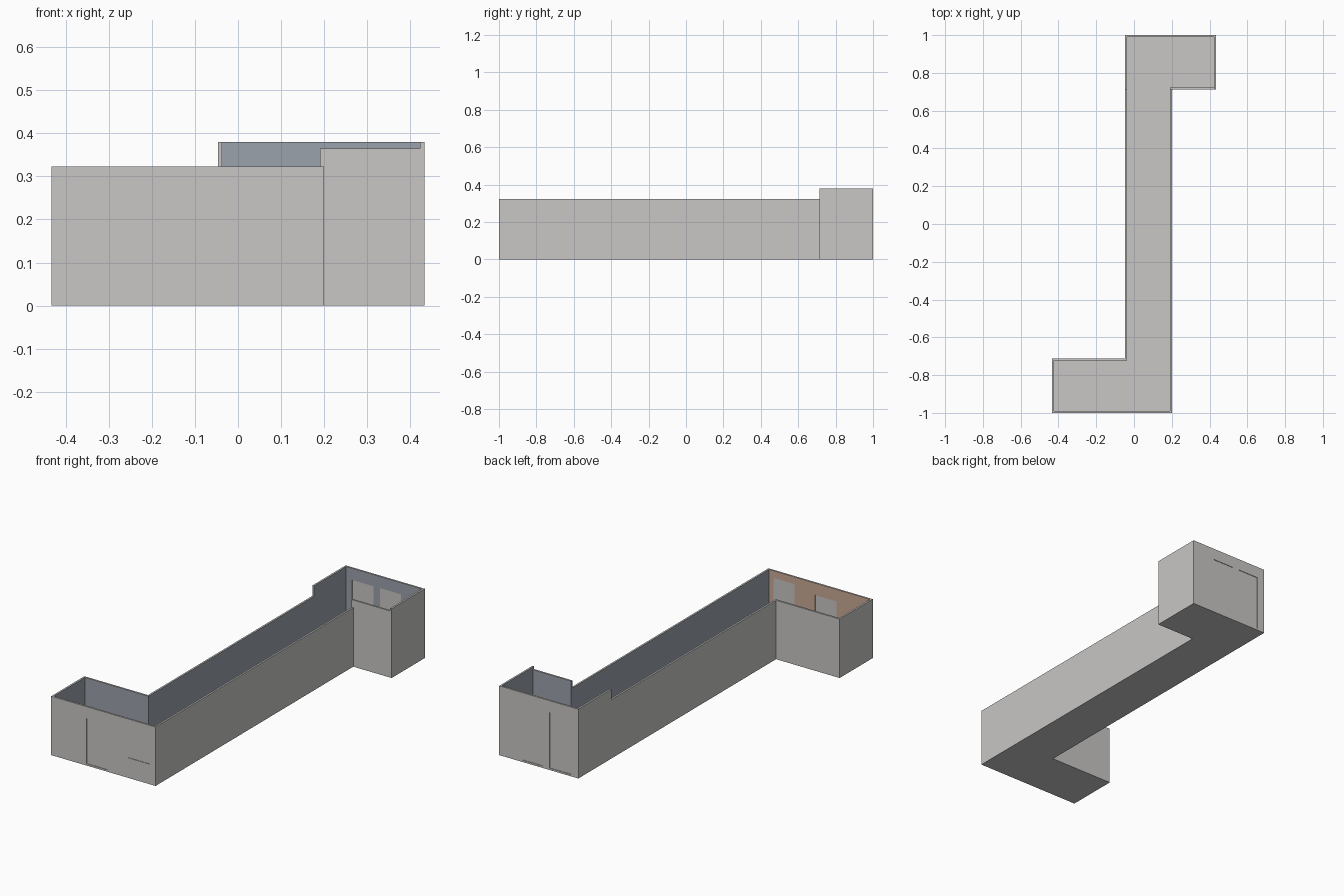
import bpy, bmesh

if "Cube" in bpy.data.objects:
    bpy.data.objects.remove(bpy.data.objects["Cube"])


def material(name, rgb):
    m = bpy.data.materials.new(name)
    m.diffuse_color = (*rgb, 1)
    m.use_nodes = True
    m.node_tree.nodes["Principled BSDF"].inputs["Base Color"].default_value = m.diffuse_color
    return m


GREY = material("plaster_grey", (0.58, 0.57, 0.56))
BLUE = material("inner_blue_grey", (0.33, 0.36, 0.41))
BROWN = material("inner_tan", (0.58, 0.40, 0.30))


def finish(name, bm, mats):
    bmesh.ops.remove_doubles(bm, verts=bm.verts[:], dist=1e-5)
    me = bpy.data.meshes.new(name)
    bm.to_mesh(me)
    bm.free()
    for m in mats:
        me.materials.append(m)
    ob = bpy.data.objects.new(name, me)
    bpy.context.collection.objects.link(ob)
    return ob


def wall(name, x, y, top, inner=(), colour=BLUE, holes=(), base=0.0):
    """Wall box; holes are (x0, x1, z0, z1) cut through y; faces whose
    normal is listed in inner get the indoor colour."""
    xs = sorted({*x, *(h[0] for h in holes), *(h[1] for h in holes)})
    zs = sorted({base, top, *(h[2] for h in holes), *(h[3] for h in holes)})

    def solid(i, k):
        if not (0 <= i < len(xs) - 1 and 0 <= k < len(zs) - 1):
            return False
        cx, cz = (xs[i] + xs[i + 1]) / 2, (zs[k] + zs[k + 1]) / 2
        return not any(h[0] < cx < h[1] and h[2] < cz < h[3] for h in holes)

    bm = bmesh.new()

    def quad(points, normal):
        f = bm.faces.new([bm.verts.new(p) for p in points])
        f.material_index = 1 if normal in inner else 0

    y0, y1 = y
    for i in range(len(xs) - 1):
        for k in range(len(zs) - 1):
            if not solid(i, k):
                continue
            a, b, c, d = xs[i], xs[i + 1], zs[k], zs[k + 1]
            quad([(a, y0, c), (b, y0, c), (b, y0, d), (a, y0, d)], "-y")
            quad([(b, y1, c), (a, y1, c), (a, y1, d), (b, y1, d)], "+y")
            if not solid(i - 1, k):
                quad([(a, y1, c), (a, y0, c), (a, y0, d), (a, y1, d)], "-x")
            if not solid(i + 1, k):
                quad([(b, y0, c), (b, y1, c), (b, y1, d), (b, y0, d)], "+x")
            if not solid(i, k - 1):
                quad([(a, y1, c), (b, y1, c), (b, y0, c), (a, y0, c)], "-z")
            if not solid(i, k + 1):
                quad([(a, y0, d), (b, y0, d), (b, y1, d), (a, y1, d)], "+z")
    return finish(name, bm, [GREY, colour] if inner else [GREY])


T = 0.01                      # wall thickness
L, R = -0.433, 0.433          # outer sides of the two end rooms
CL, CR = -0.047, 0.20         # outer sides of the corridor
S = 0.713                     # where the corridor meets the rooms
LOW, HIGH, MID = 0.323, 0.38, 0.365

front_door = (-0.219, -0.09, 0.01, 0.257)
front_window = (0.035, 0.163, 0.11, 0.284)
back_doors = [(-0.002, 0.128, 0.01, 0.316), (0.167, 0.296, 0.01, 0.316)]

# Front room
wall("front_wall", (L, CR), (-1, -1 + T), LOW, ("+y",), BROWN, [front_door, front_window])
wall("front_room_left_wall", (L, L + T), (-1 + T, -S), LOW, ("+x",))
wall("front_room_back_wall", (L + T, CL + T), (-S - T, -S), LOW, ("-y", "+x"))

# Corridor
wall("corridor_left_wall", (CL, CL + T), (-S, S), LOW, ("+x",))
wall("corridor_right_wall", (CR - T, CR), (-1 + T, S), LOW, ("-x",))

# Back room, taller
wall("back_room_left_wall", (CL, CL + T), (S, 1 - T), HIGH, ("+x",))
wall("back_room_front_wall", (CR - T, R - T), (S, S + T), MID, ("+y", "-x"))
wall("back_room_right_wall", (R - T, R), (S, 1 - T), HIGH, ("-x",))
wall("back_wall", (CL, R), (1 - T, 1), HIGH, ("-y",), BLUE, back_doors)

# Door and window panels set in the middle of the wall thickness
for name, h, yc in [("front_door", front_door, -1 + T / 2),
                    ("front_window", front_window, -1 + T / 2),
                    ("back_door_left", back_doors[0], 1 - T / 2),
                    ("back_door_right", back_doors[1], 1 - T / 2)]:
    wall(name, h[:2], (yc - 0.002, yc + 0.002), h[3], base=h[2])

# Floor slab filling the inner outline
outline = [(L + T, -1 + T), (CR - T, -1 + T), (CR - T, S + T), (R - T, S + T),
           (R - T, 1 - T), (CL + T, 1 - T), (CL + T, -S - T), (L + T, -S - T)]
bm = bmesh.new()
face = bm.faces.new([bm.verts.new((px, py, 0)) for px, py in outline])
up = bmesh.ops.extrude_face_region(bm, geom=[face], use_keep_orig=True)["geom"]
for v in up:
    if isinstance(v, bmesh.types.BMVert):
        v.co.z = T
bmesh.ops.recalc_face_normals(bm, faces=bm.faces[:])
finish("floor", bm, [GREY])
